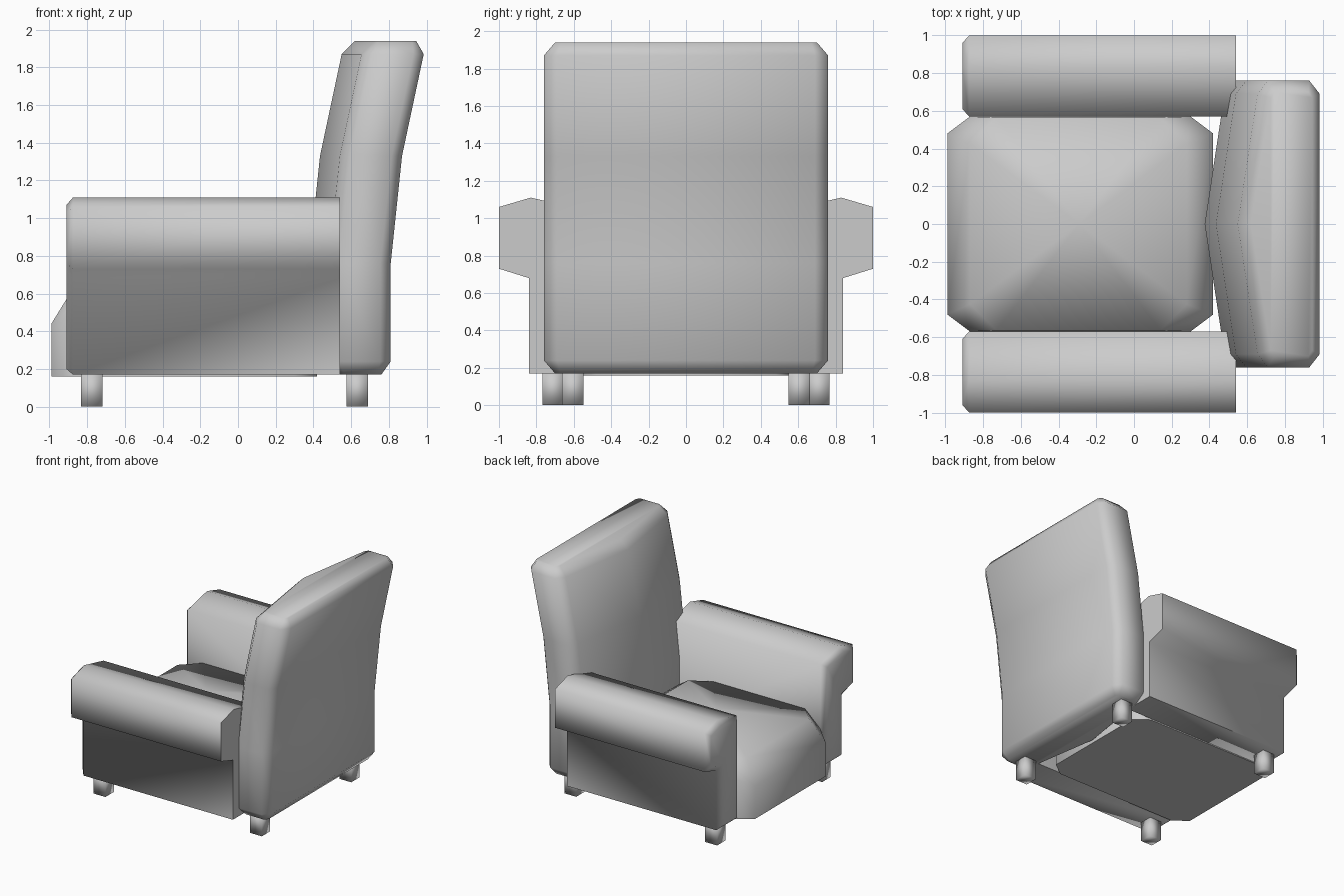
import bpy, bmesh, math

if "Cube" in bpy.data.objects:
    bpy.data.objects.remove(bpy.data.objects["Cube"])


def loft(name, rings, angle, pole=None):
    """Skin a list of equal-length closed rings; cap both ends."""
    bm = bmesh.new()
    loops = [[bm.verts.new(p) for p in ring] for ring in rings]
    n = len(loops[0])
    for a, b in zip(loops, loops[1:]):
        for i in range(n):
            j = (i + 1) % n
            bm.faces.new((a[i], a[j], b[j], b[i]))
    bm.faces.new(loops[0])
    if pole:
        tip = bm.verts.new(pole)
        for i in range(n):
            bm.faces.new((loops[-1][i], loops[-1][(i + 1) % n], tip))
    else:
        bm.faces.new(loops[-1])
    bmesh.ops.recalc_face_normals(bm, faces=bm.faces[:])
    mesh = bpy.data.meshes.new(name)
    bm.to_mesh(mesh)
    bm.free()
    obj = bpy.data.objects.new(name, mesh)
    bpy.context.collection.objects.link(obj)
    bpy.ops.object.select_all(action='DESELECT')
    obj.select_set(True)
    bpy.context.view_layer.objects.active = obj
    bpy.ops.object.shade_smooth_by_angle(angle=math.radians(angle))
    return obj


# Armrests: T-shaped section along x, bevelled at the front end
outer = [(.57, .17), (.84, .17), (.84, .68), (1.0, .73), (1.0, 1.06), (.83, 1.11), (.57, 1.05)]
inner = [(.61, .20), (.80, .20), (.80, .72), (.96, .76), (.96, 1.03), (.83, 1.07), (.61, 1.02)]
for side, s in (("left", 1), ("right", -1)):
    loft(f"{side}_armrest",
         [[(x, s * y, z) for y, z in prof]
          for x, prof in ((-.91, inner), (-.875, outer), (.54, outer))], 80)


# Seat cushion: chamfered block with a domed top
def seat_ring(x0, x1, y, cx, cy, z_front, z_mid, z_back):
    half = [(x0, y - cy, z_front), (x0 + cx, y, z_mid), (x1 - cx, y, z_mid), (x1, y - cy, z_back)]
    return half + [(px, -py, pz) for px, py, pz in reversed(half)]


loft("seat", [seat_ring(-.99, .42, .57, .12, .09, .16, .16, .16),
              seat_ring(-.99, .42, .57, .12, .09, .44, .50, .56),
              seat_ring(-.87, .28, .565, .14, .14, .635, .635, .66)],
     80, pole=(-.29, 0, .73))


# Backrest: stacked sections with a bulged front, leaning backwards
def back_ring(z, front, rear, w=.76, inset=.07, soft=.055):
    half = [(front + .105, w - inset, z), (front + .105 + soft, w, z),
            (rear - soft, w, z), (rear, w - inset, z)]
    return [(front, 0, z)] + half + [(x, -y, z) for x, y, z in reversed(half)]


loft("backrest", [back_ring(.17, .44, .76, .70, .03, .02),
                  back_ring(.24, .375, .81),
                  back_ring(.76, .375, .81),
                  back_ring(1.33, .435, .87),
                  back_ring(1.87, .55, .985),
                  back_ring(1.94, .62, .945, .70, .03, .02)], 80)

# Legs: four square blocks, rear pair set further in
for end, x, y in (("front", -.775, .71), ("rear", .632, .605)):
    for side, s in (("left", 1), ("right", -1)):
        sq = [(-1, -1), (1, -1), (1, 1), (-1, 1)]
        loft(f"{end}_{side}_leg",
             [[(x + .057 * a, s * y + .057 * b, z) for a, b in sq] for z in (0, .18)], 180)
